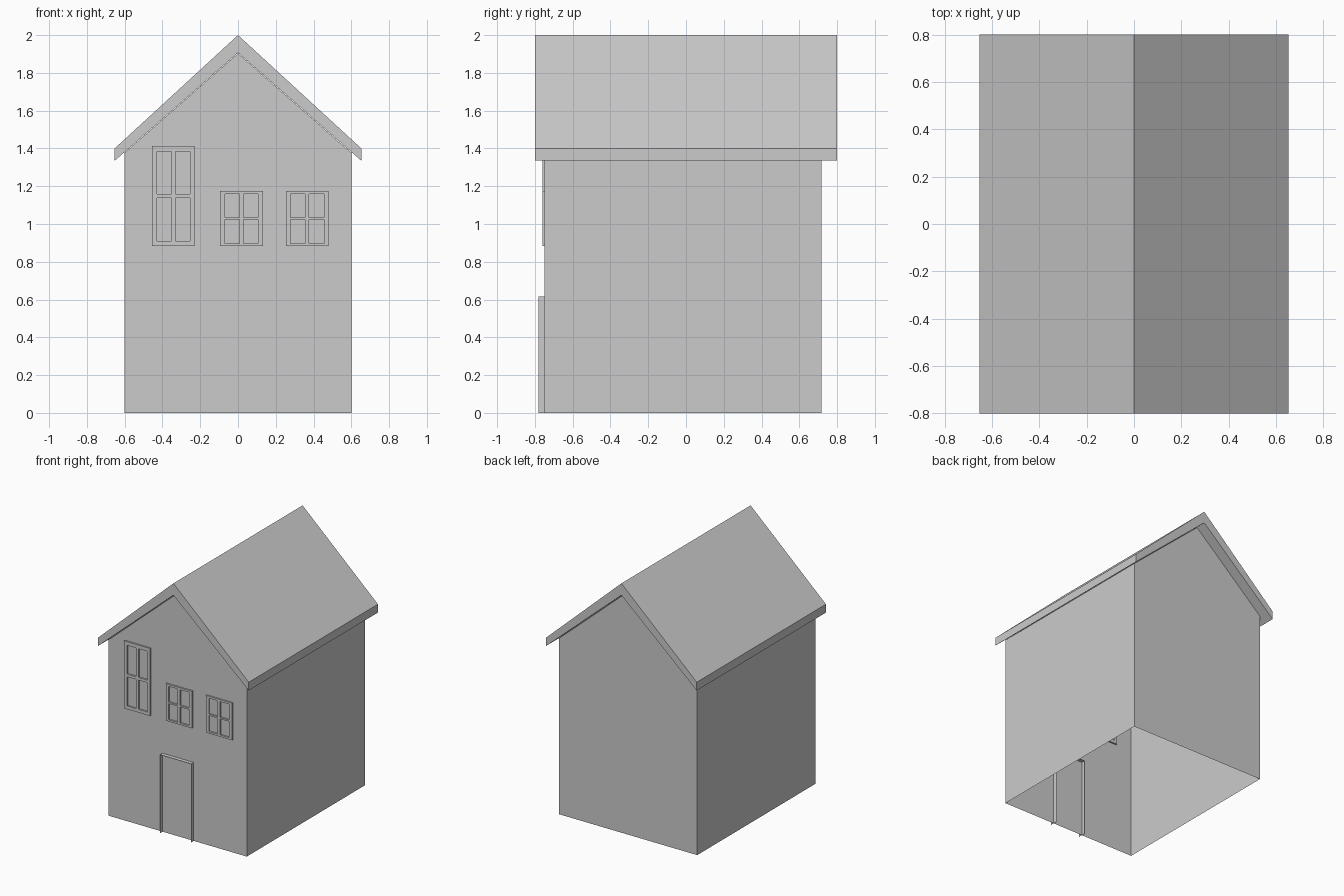
import bpy, bmesh

if "Cube" in bpy.data.objects:
    bpy.data.objects.remove(bpy.data.objects["Cube"])


def make(name, verts, faces):
    mesh = bpy.data.meshes.new(name)
    mesh.from_pydata(verts, [], faces)
    obj = bpy.data.objects.new(name, mesh)
    bpy.context.collection.objects.link(obj)
    return obj


def prism(name, profile, y0, y1, caps=True, skip=()):
    """Extrude an x-z profile along y, leaving out the listed side faces."""
    n = len(profile)
    verts = [(x, y, z) for y in (y0, y1) for x, z in profile]
    faces = [(i, i + n, (i + 1) % n + n, (i + 1) % n)
             for i in range(n) if i not in skip]
    if caps:
        faces += [tuple(range(n)), tuple(range(2 * n - 1, n - 1, -1))]
    obj = make(name, verts, faces)
    bm = bmesh.new()
    bm.from_mesh(obj.data)
    bmesh.ops.recalc_face_normals(bm, faces=bm.faces)
    bm.to_mesh(obj.data)
    bm.free()
    return obj


def window(name, x, z, width, height):
    """Frame with a cross bar around four open panes."""
    cuts_x = [x + width * t for t in (0, .11, .45, .545, .89, 1)]
    cuts_z = [z + height * t for t in (0, .048, .48, .52, .945, 1)]
    verts = [(a, -0.76, b) for b in cuts_z for a in cuts_x]
    faces = [(r * 6 + c, r * 6 + c + 1, r * 6 + c + 7, r * 6 + c + 6)
             for r in range(5) for c in range(5)
             if not (r in (1, 3) and c in (1, 3))]
    obj = make(name, verts, faces)
    solid = obj.modifiers.new("thickness", "SOLIDIFY")
    solid.thickness = 0.024
    solid.offset = -1


# Walls: thin gabled shell, open underneath and under the roof
prism("walls", [(-.6, 0), (.6, 0), (.6, 1.377), (0, 1.903), (-.6, 1.377)],
      -0.748, 0.718, skip=(0, 2, 3))

# Roof: thick chevron overhanging all sides
prism("roof", [(-.653, 1.335), (0, 1.907), (.653, 1.335),
               (.653, 1.4), (0, 2), (-.653, 1.4)], -0.8, 0.8)

# Door surround: thin sheets at the sides and top
prism("door_surround", [(-.13, 0), (.14, 0), (.14, .615), (-.13, .615)],
      -0.78, -0.716, caps=False, skip=(0,))

# Windows: one tall, two small
window("tall_window", -0.455, 0.884, 0.226, 0.529)
for i in range(2):
    window(f"small_window_{i + 1}", -0.094 + 0.348 * i, 0.884, 0.226, 0.291)
